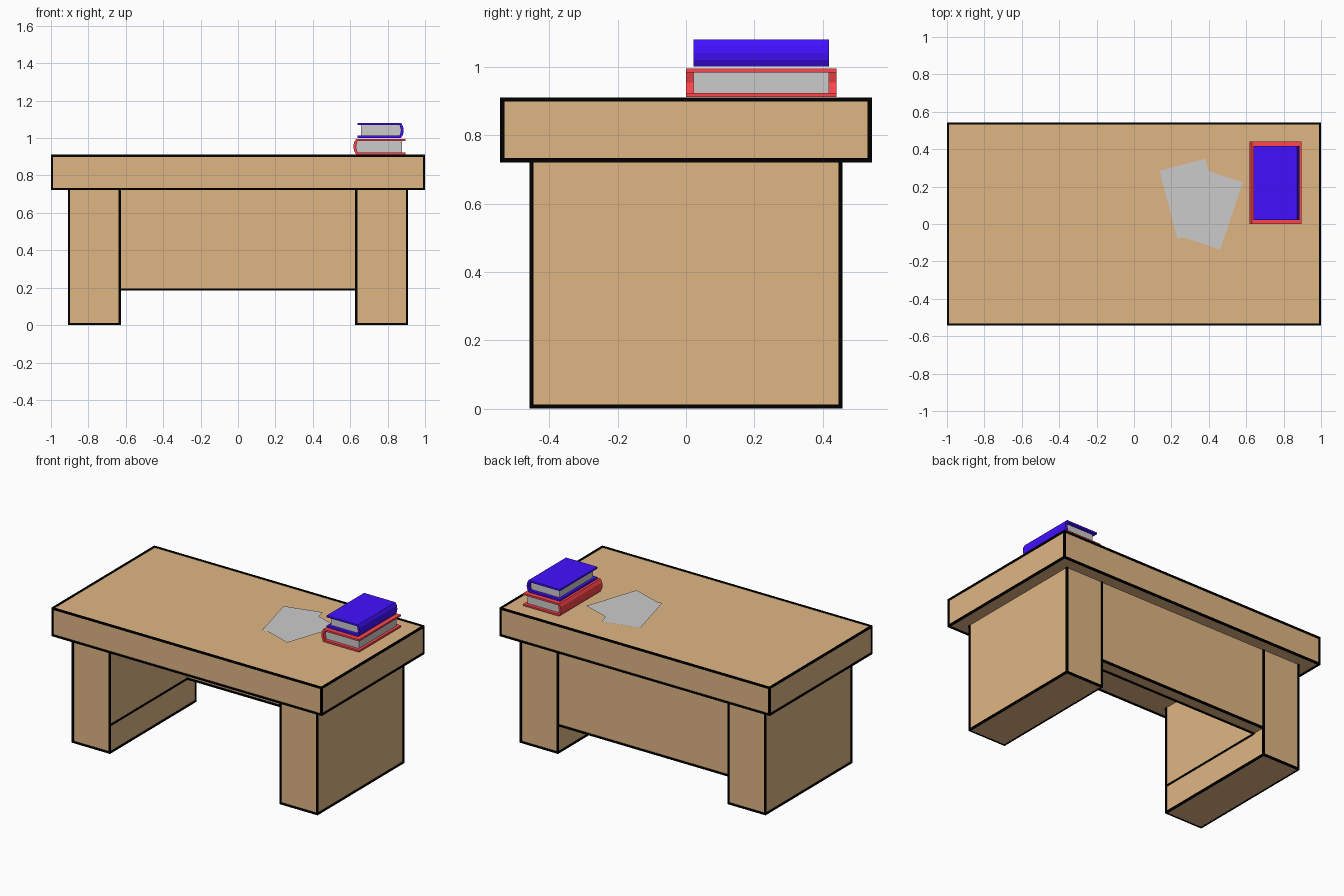
import bpy, bmesh
from math import radians
from itertools import product
from mathutils import Matrix, Vector

if "Cube" in bpy.data.objects:
    bpy.data.objects.remove(bpy.data.objects["Cube"])


def material(name, rgb):
    m = bpy.data.materials.new(name)
    m.diffuse_color = (*rgb, 1)
    m.use_nodes = True
    m.node_tree.nodes["Principled BSDF"].inputs["Base Color"].default_value = m.diffuse_color
    return m


WOOD = material("wood", (0.74, 0.47, 0.23))
BLACK = material("black", (0.0, 0.0, 0.0))
RED = material("red", (1.0, 0.06, 0.07))
BLUE = material("blue", (0.055, 0.005, 1.0))


def finish(name, bm, mat=None):
    bmesh.ops.recalc_face_normals(bm, faces=bm.faces)
    me = bpy.data.meshes.new(name)
    bm.to_mesh(me)
    bm.free()
    ob = bpy.data.objects.new(name, me)
    bpy.context.collection.objects.link(ob)
    if mat:
        me.materials.append(mat)
    return ob


def add_box(bm, lo, hi):
    lo, hi = Vector(lo), Vector(hi)
    bmesh.ops.create_cube(bm, size=1, matrix=Matrix.Translation((lo + hi) / 2)
                          @ Matrix.Diagonal((*(hi - lo), 1)))


def box(name, lo, hi, mat=None):
    bm = bmesh.new()
    add_box(bm, lo, hi)
    return finish(name, bm, mat)


def trim_box(name, lo, hi, r=0.006, skip=()):
    """Square black bars along the edges of a box; skip holds (axis, side pairs) to omit."""
    bm = bmesh.new()
    for axis in range(3):
        others = [a for a in range(3) if a != axis]
        for sides in product((0, 1), repeat=2):
            if (axis, sides) in skip:
                continue
            a, b = list(lo), list(hi)
            for o, s in zip(others, sides):
                c = (lo, hi)[s][o]
                a[o], b[o] = c - r, c + r
            a[axis] -= r
            b[axis] += r
            add_box(bm, a, b)
    return finish(name, bm, BLACK)


# table top
lo, hi = (-0.994, -0.538, 0.727), (0.994, 0.538, 0.905)
box("table_top", lo, hi, WOOD)
trim_box("table_top_trim", lo, hi)

# side supports, with a thin dark line along the inner faces
TOP_EDGES = {(0, (0, 1)), (0, (1, 1)), (1, (0, 1)), (1, (1, 1))}
for side, x0, x1 in (("left", -0.903, -0.632), ("right", 0.632, 0.903)):
    box(f"{side}_support", (x0, -0.452, 0.001), (x1, 0.452, 0.727), WOOD)
    trim_box(f"{side}_support_trim", (x0, -0.452, 0.006), (x1, 0.452, 0.727),
             skip=TOP_EDGES)
    xi = x1 if side == "left" else x0
    box(f"{side}_inner_line", (xi - 0.005, -0.452, 0.182), (xi + 0.005, 0.36, 0.193), BLACK)

# back panel between the supports
box("back_panel", (-0.632, 0.365, 0.19), (0.632, 0.45, 0.727), WOOD)
for y in (0.365, 0.45):
    box("panel_trim", (-0.632, y - 0.006, 0.184), (0.632, y + 0.006, 0.196), BLACK)


def book(name, spine_x, open_x, y0, y1, z0, z1, mat):
    """C-shaped cover with a bulging spine, around a block of pages."""
    d = 1 if open_x > spine_x else -1
    t, h = 0.012, z1 - z0
    outer = [(open_x, z0), (spine_x + d * 0.014, z0), (spine_x + d * 0.003, z0 + h * 0.25),
             (spine_x, z0 + h * 0.5), (spine_x + d * 0.003, z0 + h * 0.75),
             (spine_x + d * 0.014, z1), (open_x, z1)]
    inner = [(open_x, z1 - t), (spine_x + d * 0.022, z1 - t), (spine_x + d * 0.014, z0 + h * 0.5),
             (spine_x + d * 0.022, z0 + t), (open_x, z0 + t)]
    bm = bmesh.new()
    face = bm.faces.new([bm.verts.new((x, y0, z)) for x, z in outer + inner])
    ext = bmesh.ops.extrude_face_region(bm, geom=[face])
    bmesh.ops.translate(bm, vec=(0, y1 - y0, 0),
                        verts=[v for v in ext["geom"] if isinstance(v, bmesh.types.BMVert)])
    finish(name + "_cover", bm, mat)
    xs = sorted((spine_x + d * 0.016, open_x - d * 0.018))
    box(name + "_pages", (xs[0], y0 + 0.022, z0 + t), (xs[1], y1 - 0.022, z1 - t))


# stacked books, spines on opposite sides
book("lower_book", 0.617, 0.896, 0.0, 0.44, 0.912, 0.996, RED)
book("upper_book", 0.886, 0.640, 0.022, 0.418, 1.001, 1.081, BLUE)

# loose paper sheets
for i, (x, y, z, angle) in enumerate(((0.307, 0.134, 0.909, 14.6), (0.401, 0.083, 0.912, -18.7))):
    bm = bmesh.new()
    bmesh.ops.create_grid(bm, x_segments=1, y_segments=1, size=0.5,
                          matrix=Matrix.Translation((x, y, z))
                          @ Matrix.Rotation(radians(angle), 4, 'Z')
                          @ Matrix.Diagonal((0.253, 0.378, 1, 1)))
    finish(f"paper_sheet_{i + 1}", bm)
